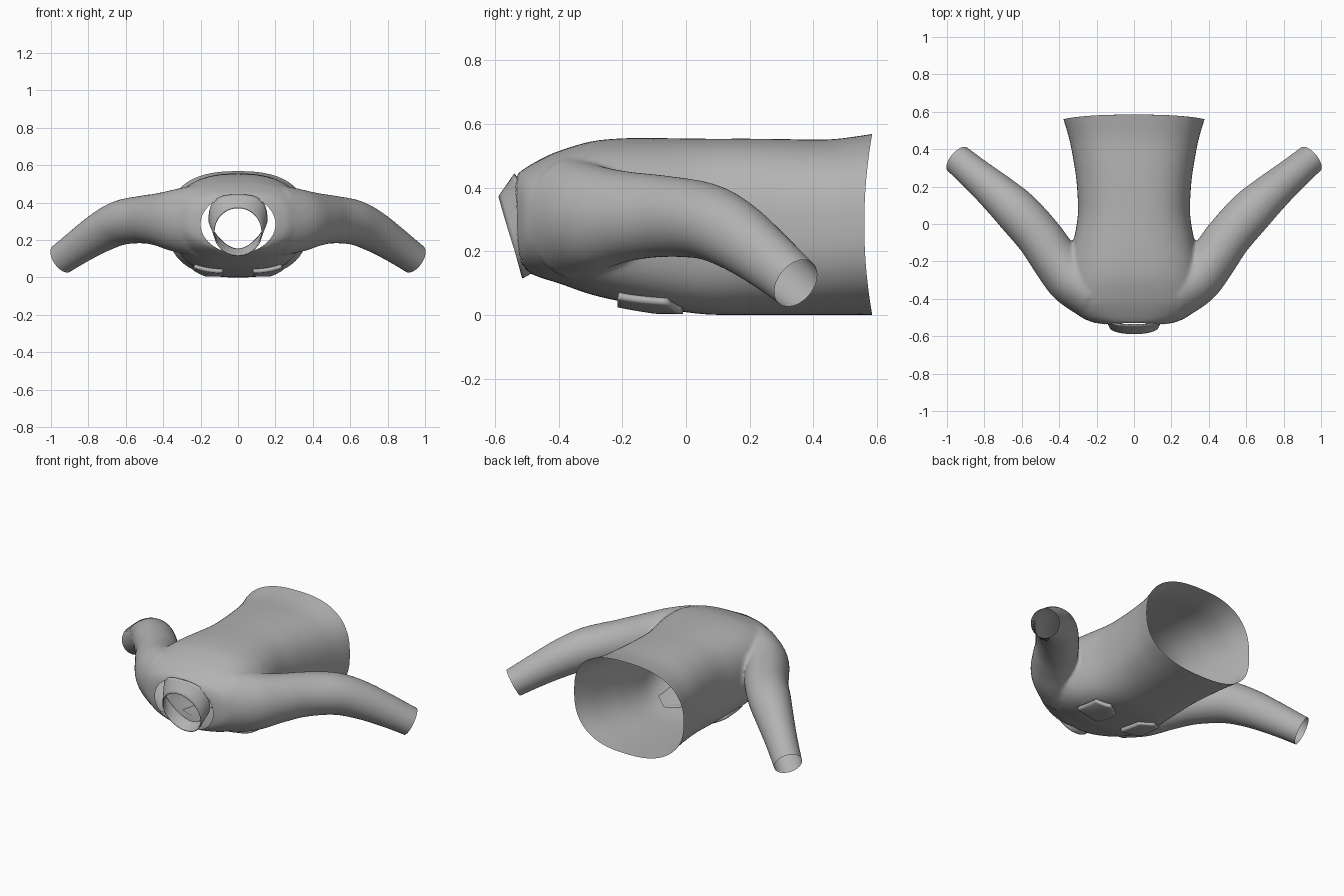
import bpy, bmesh, math
from mathutils import Vector
from mathutils.bvhtree import BVHTree

if "Cube" in bpy.data.objects:
    bpy.data.objects.remove(bpy.data.objects["Cube"])

C = bpy.context
cloth = bpy.data.materials.new("dark_grey_cloth")
cloth.diffuse_color = (0.45, 0.45, 0.45, 1)
cloth.use_nodes = True
cloth.node_tree.nodes["Principled BSDF"].inputs["Base Color"].default_value = cloth.diffuse_color


def make_object(name, bm):
    mesh = bpy.data.meshes.new(name)
    bm.to_mesh(mesh)
    bm.free()
    mesh.materials.clear()
    mesh.materials.append(cloth)
    ob = bpy.data.objects.new(name, mesh)
    C.collection.objects.link(ob)
    return ob


def smooth(ob, angle=40):
    bpy.ops.object.select_all(action='DESELECT')
    ob.select_set(True)
    C.view_layer.objects.active = ob
    bpy.ops.object.shade_smooth_by_angle(angle=math.radians(angle))


def loft(bm, rings, caps=True):
    loops = [[bm.verts.new(p) for p in r] for r in rings]
    n = len(loops[0])
    for a, b in zip(loops, loops[1:]):
        for i in range(n):
            bm.faces.new((a[i], a[(i + 1) % n], b[(i + 1) % n], b[i]))
    if caps:
        bm.faces.new(loops[0][::-1])
        bm.faces.new(loops[-1])


def power(v, n):
    # Superellipse helper
    return math.copysign(abs(v) ** (2 / n), v)


def spline(pts, steps=6):
    # Catmull-Rom through rows of numbers
    out = []
    for i in range(len(pts) - 1):
        p0, p1, p2, p3 = (pts[max(i - 1, 0)], pts[i], pts[i + 1], pts[min(i + 2, len(pts) - 1)])
        for s in range(steps):
            t = s / steps
            out.append([0.5 * (2 * b + (c - a) * t + (2 * a - 5 * b + 4 * c - d) * t * t
                               + (3 * b - a - 3 * c + d) * t ** 3)
                        for a, b, c, d in zip(p0, p1, p2, p3)])
    out.append(list(pts[-1]))
    return out


# Torso stations: y, half width, bottom z, top z, squareness of the underside
torso = [(-.54, .17, .17, .43, 2.3), (-.525, .22, .15, .447, 2.3), (-.50, .28, .135, .465, 2.3),
         (-.45, .335, .115, .493, 2.4), (-.40, .355, .10, .515, 2.5), (-.30, .355, .065, .545, 2.8),
         (-.20, .345, .042, .555, 3.1), (-.10, .325, .025, .556, 3.2), (.05, .30, .003, .554, 3.0),
         (.20, .305, .0, .554, 2.7), (.30, .317, .0, .553, 2.6), (.45, .345, .0, .552, 2.5),
         (.58, .382, .0, .572, 2.5), (.66, .39, .0, .58, 2.5)]
# Sleeve stations: x, y, z, radius, vertical radius
sleeve = [(.22, -.36, .305, .15, .19), (.33, -.29, .305, .143, .168), (.42, -.19, .31, .128, .142),
          (.505, -.07, .31, .123, .128), (.62, .06, .295, .12, .12), (.72, .155, .25, .107, .11),
          (.83, .25, .18, .092, .096), (.943, .345, .10, .082, .084), (1.03, .415, .04, .08, .082)]

bm = bmesh.new()
N = 64
rings = []
for y, w, lo, hi, nb in spline(torso, 4):
    ring = []
    for i in range(N):
        a = 2 * math.pi * i / N
        c, s = math.cos(a), math.sin(a)
        n = 2.5 if s > 0 else nb
        ring.append((w * power(c, n), y, (lo + hi) / 2 + (hi - lo) / 2 * power(s, n)))
    rings.append(ring)
loft(bm, rings)

path = spline(sleeve, 5)
for side in (1, -1):
    rings = []
    for k, (x, y, z, r, rv) in enumerate(path):
        t = (Vector(path[min(k + 1, len(path) - 1)][:3]) - Vector(path[max(k - 1, 0)][:3])).normalized()
        u = t.cross(Vector((0, 0, 1))).normalized()
        v = u.cross(t)
        ring = []
        for i in range(40):
            a = 2 * math.pi * i / 40
            p = Vector((x, y, z)) + u * r * math.cos(a) + v * rv * math.sin(a)
            ring.append((p.x * side, p.y, p.z))
        rings.append(ring)
    loft(bm, rings)
bmesh.ops.recalc_face_normals(bm, faces=bm.faces[:])

# Fuse torso and sleeves into one skin
form = make_object("shirt_form", bm)
m = form.modifiers.new("fuse", 'REMESH')
m.mode = 'VOXEL'
m.voxel_size = 0.011
m = form.modifiers.new("soften", 'SMOOTH')
m.factor = 0.5
m.iterations = 5
bm = bmesh.new()
bm.from_object(form, C.evaluated_depsgraph_get())
bpy.data.objects.remove(form)


def cut(co, no):
    bmesh.ops.bisect_plane(bm, geom=bm.verts[:] + bm.edges[:] + bm.faces[:],
                           plane_co=co, plane_no=no, clear_outer=True)


# Open the hem and both cuffs
cut((0, .56, 0), (0, 1, 0))
for side in (1, -1):
    cut((.943 * side, .345, .10), (.68 * side, .56, -.47))
for v in bm.verts:
    if v.co.y > .4 and abs(v.co.x) < .42 + (v.co.y - .4) * .1:
        v.co.y += .025 * ((v.co.z - .285) / .285) ** 2 * (v.co.y - .4) / .16


# Open the neck with a clean oval edge
def oval(co):
    return math.hypot(co.x / .20, (co.z - .285) / .155)


doomed = [v for v in bm.verts if v.co.y < -.35 and oval(v.co) < 1]
bmesh.ops.delete(bm, geom=doomed, context='VERTS')
for v in bm.verts:
    if v.is_boundary and v.co.y < -.35:
        d = oval(v.co)
        v.co.x /= d
        v.co.z = .285 + (v.co.z - .285) / d
tree = BVHTree.FromBMesh(bm)
shirt = make_object("shirt_body", bm)
smooth(shirt, 60)

# Collar: slanted open band, square at the nape and tapering to the throat
rings = []
for k in range(7):
    t = k / 6
    ring = []
    for i in range(48):
        a = 2 * math.pi * i / 48
        c, s = math.cos(a), math.sin(a)
        front = Vector((.125 * c, -.55 - .034 * s, .245 + .125 * s))
        n = 3 if s > 0 else 2
        taper = 1 if s > 0 else 1 + .3 * s
        back = Vector((.152 * power(c, n) * taper, -.495 - .04 * s, .298 + .143 * power(s, n)))
        ring.append(front.lerp(back, t))
    rings.append(ring)
bm = bmesh.new()
loft(bm, rings, caps=False)
collar = make_object("collar", bm)
m = collar.modifiers.new("thickness", 'SOLIDIFY')
m.thickness = 0.006
smooth(collar)

# Chest pockets: pointed patches laid on the underside of the chest
for side, name in ((1, "pocket_right"), (-1, "pocket_left")):
    bm = bmesh.new()
    rows, cols, grid = 14, 10, []
    for j in range(rows + 1):
        row = []
        for i in range(cols + 1):
            u = i / cols * 2 - 1
            v = j / rows
            x = (.16 + .078 * u) * side
            y = -.215 + v * (.155 + .05 * (1 - abs(u)))
            hit = tree.ray_cast(Vector((x, y, -1)), Vector((0, 0, 1)))[0]
            z = hit.z if hit else .04
            row.append(bm.verts.new((x, y, max(z - .022, .004))))
        grid.append(row)
    for j in range(rows):
        for i in range(cols):
            bm.faces.new((grid[j][i], grid[j][i + 1], grid[j + 1][i + 1], grid[j + 1][i]))
    bmesh.ops.recalc_face_normals(bm, faces=bm.faces[:])
    if bm.faces[0].normal.z > 0:
        bmesh.ops.reverse_faces(bm, faces=bm.faces[:])
    pocket = make_object(name, bm)
    m = pocket.modifiers.new("thickness", 'SOLIDIFY')
    m.thickness = 0.021
    m.offset = -1
    smooth(pocket)
